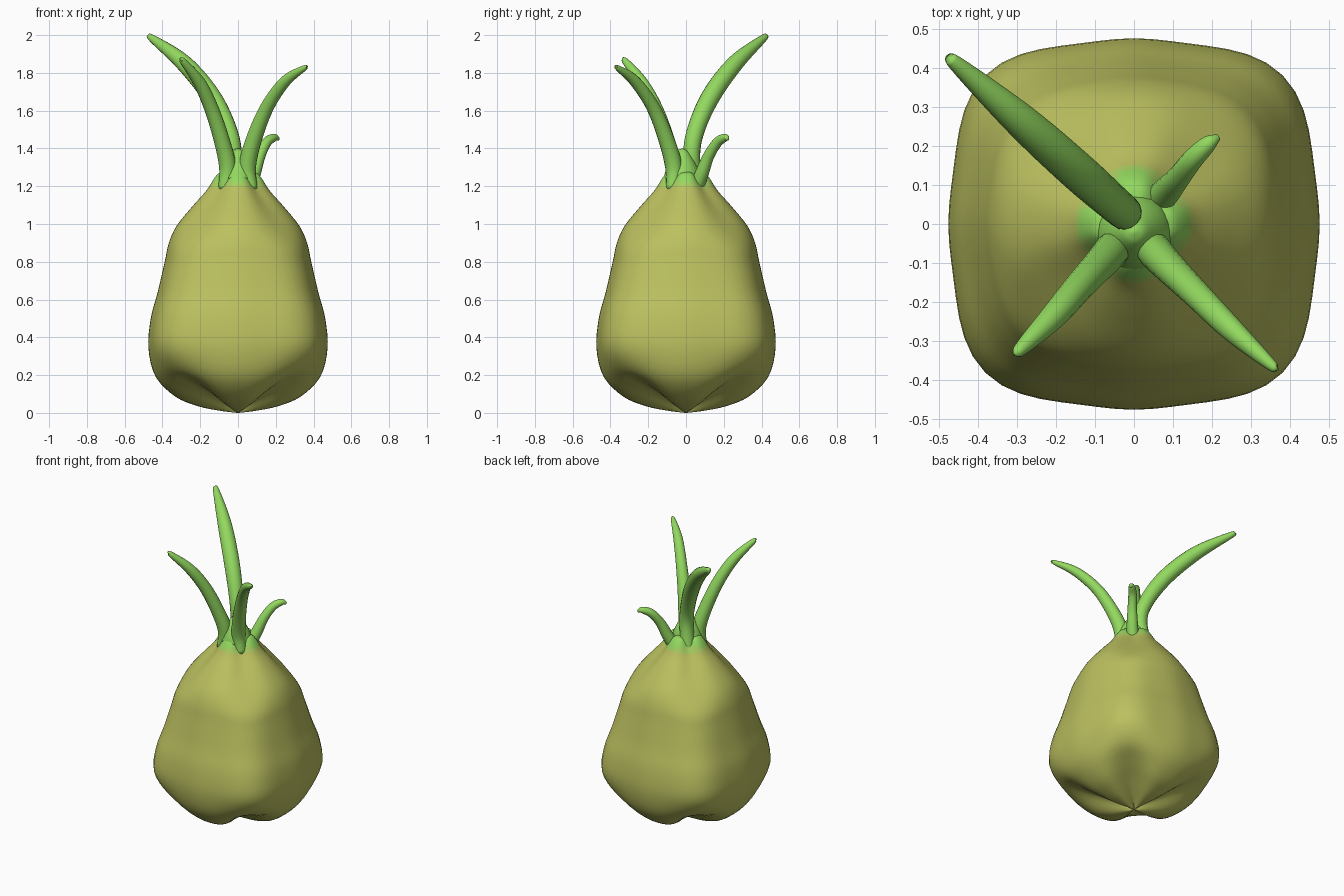
import bpy, bmesh, math
from mathutils import Vector

if "Cube" in bpy.data.objects:
    bpy.data.objects.remove(bpy.data.objects["Cube"])


def material(name, rgb):
    m = bpy.data.materials.new(name)
    m.diffuse_color = (*rgb, 1)
    m.use_nodes = True
    m.node_tree.nodes["Principled BSDF"].inputs["Base Color"].default_value = m.diffuse_color
    return m


OLIVE = material("olive skin", (0.50, 0.53, 0.115))
BLEND = material("yellow green neck", (0.39, 0.61, 0.12))
GREEN = material("sprout green", (0.29, 0.69, 0.115))


def smooth_path(pts, steps):
    """Catmull-Rom samples through the points."""
    p = [Vector(q) for q in pts]
    p = [p[0] * 2 - p[1]] + p + [p[-1] * 2 - p[-2]]
    out = []
    for i in range(1, len(p) - 2):
        a, b, c, d = p[i - 1:i + 3]
        for k in range(steps):
            t = k / steps
            out.append(0.5 * (2 * b + (c - a) * t + (2 * a - 5 * b + 4 * c - d) * t * t
                              + (3 * b - a - 3 * c + d) * t ** 3))
    return out + [p[-2]]


def finish(name, bm, mats):
    bmesh.ops.recalc_face_normals(bm, faces=bm.faces)
    for f in bm.faces:
        f.smooth = True
    me = bpy.data.meshes.new(name)
    bm.to_mesh(me)
    bm.free()
    for m in mats:
        me.materials.append(m)
    ob = bpy.data.objects.new(name, me)
    bpy.context.collection.objects.link(ob)
    return ob


def loft(bm, rings):
    vr = [[bm.verts.new(c) for c in r] for r in rings]
    n = len(vr[0])
    for a, b in zip(vr, vr[1:]):
        for j in range(n):
            bm.faces.new((a[j], a[(j + 1) % n], b[(j + 1) % n], b[j]))
    bm.faces.new(vr[0])
    bm.faces.new(vr[-1])


# Bulb body: blends a side profile and a corner profile (radius, height)
SIDE = [(0.005, 0), (0.1, 0.012), (0.21, 0.035), (0.33, 0.085), (0.435, 0.19), (0.474, 0.34),
        (0.462, 0.5), (0.425, 0.64), (0.388, 0.8), (0.366, 0.9), (0.325, 0.99), (0.24, 1.095),
        (0.165, 1.18), (0.12, 1.25), (0.085, 1.275), (0.005, 1.28)]
CORNER = [(0.005, 0.02), (0.1, 0.06), (0.21, 0.11), (0.34, 0.165), (0.465, 0.23), (0.535, 0.35),
          (0.52, 0.5), (0.47, 0.64), (0.425, 0.78), (0.39, 0.88), (0.315, 0.98), (0.215, 1.09),
          (0.145, 1.17), (0.1, 1.23), (0.07, 1.26), (0.005, 1.28)]
N = 64
rings = []
for s, c in zip(smooth_path([(r, z, 0) for r, z in SIDE], 4),
                smooth_path([(r, z, 0) for r, z in CORNER], 4)):
    ring = []
    for j in range(N):
        a = 2 * math.pi * j / N
        w = ((1 - math.cos(4 * a)) / 2) ** 1.8
        q = s.lerp(c, w)
        ring.append((q.x * math.cos(a), q.x * math.sin(a), q.y))
    rings.append(ring)
bm = bmesh.new()
loft(bm, rings)
for f in bm.faces:
    z = f.calc_center_median().z
    f.material_index = 2 if z > 1.225 else 1 if z > 1.195 else 0
finish("bulb_body", bm, [OLIVE, BLEND, GREEN])


# Sprouts: tapered tubes along (x, y, z, radius) points
def sprout(name, pts):
    pos = smooth_path([p[:3] for p in pts], 6)
    rad = smooth_path([(p[3], 0, 0) for p in pts], 6)
    rings = []
    for i, p in enumerate(pos):
        t = (pos[min(i + 1, len(pos) - 1)] - pos[max(i - 1, 0)]).normalized()
        u = t.cross(Vector((pts[-1][1], -pts[-1][0], 0))).normalized()
        v = t.cross(u)
        rings.append([p + rad[i].x * (u * math.cos(k * math.pi / 8) + v * math.sin(k * math.pi / 8))
                      for k in range(16)])
    bm = bmesh.new()
    loft(bm, rings)
    finish(name, bm, [GREEN])


sprout("tall_sprout", [(-0.05, 0.05, 1.18, 0.045), (-0.025, 0.03, 1.37, 0.045), (-0.06, 0.06, 1.52, 0.047),
                       (-0.15, 0.14, 1.69, 0.05), (-0.29, 0.265, 1.855, 0.044),
                       (-0.455, 0.41, 1.983, 0.02), (-0.47, 0.423, 1.993, 0.007)])
sprout("left_sprout", [(-0.07, -0.07, 1.18, 0.035), (-0.055, -0.065, 1.3, 0.045), (-0.085, -0.1, 1.44, 0.042),
                       (-0.14, -0.16, 1.61, 0.038), (-0.205, -0.235, 1.75, 0.033),
                       (-0.29, -0.32, 1.86, 0.018), (-0.303, -0.333, 1.87, 0.006)])
sprout("right_sprout", [(0.07, -0.07, 1.18, 0.035), (0.05, -0.065, 1.3, 0.045), (0.085, -0.105, 1.45, 0.042),
                        (0.155, -0.175, 1.62, 0.036), (0.25, -0.27, 1.755, 0.03),
                        (0.35, -0.36, 1.825, 0.015), (0.365, -0.37, 1.832, 0.005)])
sprout("short_sprout", [(0.05, 0.05, 1.18, 0.04), (0.085, 0.085, 1.27, 0.036), (0.115, 0.12, 1.36, 0.03),
                        (0.15, 0.165, 1.43, 0.027), (0.19, 0.205, 1.457, 0.021), (0.216, 0.222, 1.45, 0.008)])

# Webbed core joining the sprouts
core = smooth_path([(0.1, 1.24, 0), (0.085, 1.29, 0), (0.06, 1.34, 0), (0.03, 1.385, 0), (0.004, 1.4, 0)], 4)
bm = bmesh.new()
loft(bm, [[(q.x * math.cos(k * math.pi / 12), -0.02 + q.x * math.sin(k * math.pi / 12), q.y)
           for k in range(24)] for q in core])
finish("sprout_core", bm, [GREEN])
